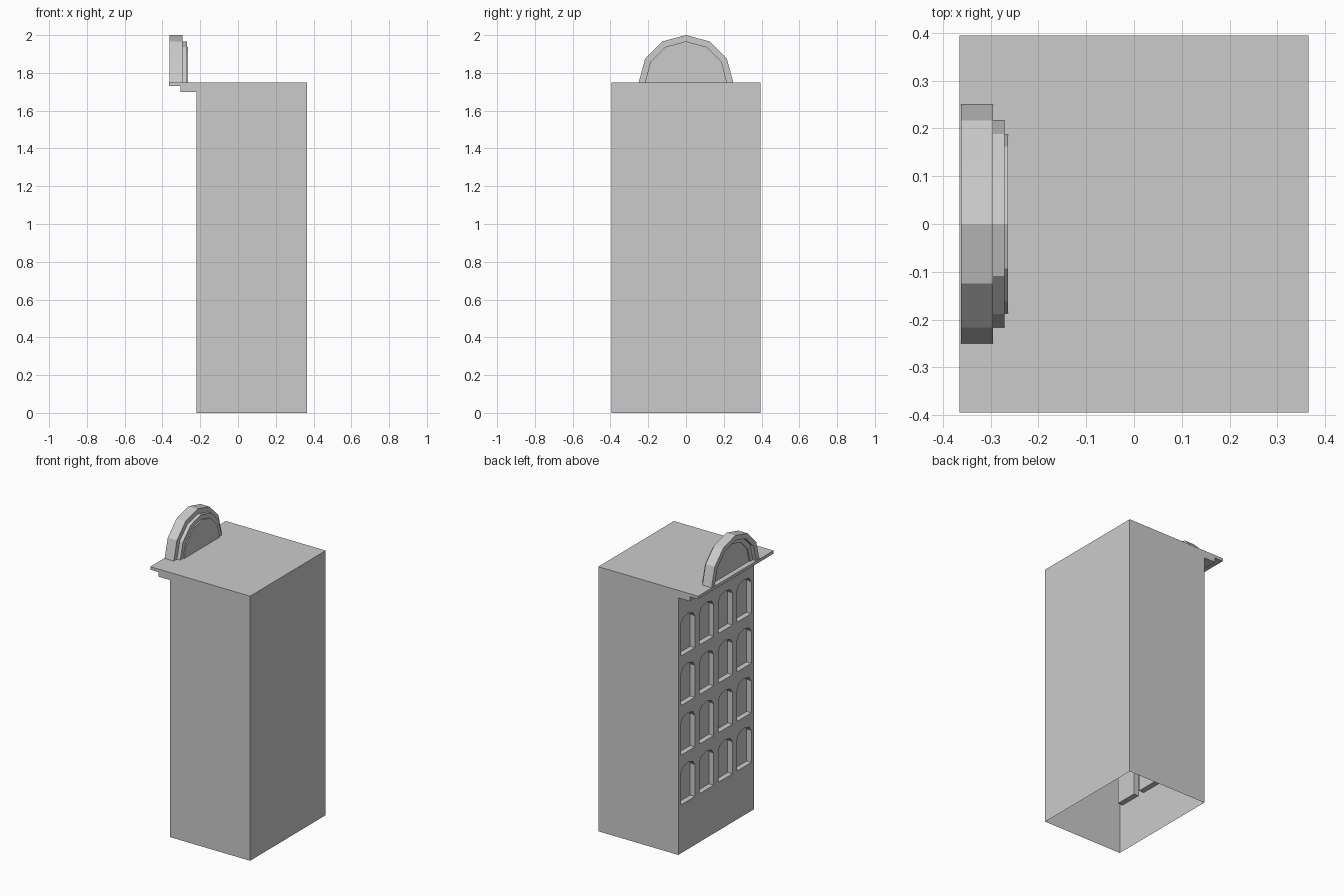
import bpy, bmesh, math
from mathutils import Vector

if "Cube" in bpy.data.objects:
    bpy.data.objects.remove(bpy.data.objects["Cube"])

WALL_X, HALF_Y = -0.22, 0.395


def finish(bm, name):
    bmesh.ops.remove_doubles(bm, verts=bm.verts, dist=1e-5)
    bmesh.ops.recalc_face_normals(bm, faces=bm.faces)
    me = bpy.data.meshes.new(name)
    bm.to_mesh(me)
    bm.free()
    ob = bpy.data.objects.new(name, me)
    bpy.context.collection.objects.link(ob)
    return ob


def loop_edges(bm, verts):
    return [bm.edges.new((verts[i - 1], verts[i])) for i in range(len(verts))]


def window_outline(cy, sill):
    # Rectangle with a shallow segmental arch on top
    w, side, rise = 0.0735, 0.21, 0.045
    pts = [(cy - w, sill), (cy + w, sill)]
    for i in range(5):
        a = math.pi * i / 4
        pts.append((cy + w * math.cos(a), sill + side + rise * math.sin(a)))
    return pts


# Building shell: stepped cornice profile swept across y, open underneath
bm = bmesh.new()
profile = [(WALL_X, 0), (WALL_X, 1.70), (-0.305, 1.70), (-0.305, 1.73),
           (-0.365, 1.73), (-0.365, 1.75), (0.365, 1.75), (0.365, 0)]
left = [bm.verts.new((x, -HALF_Y, z)) for x, z in profile]
right = [bm.verts.new((x, HALF_Y, z)) for x, z in profile]
bm.faces.new(left)
bm.faces.new(right)
for i in range(1, len(profile) - 1):
    bm.faces.new((left[i], left[i + 1], right[i + 1], right[i]))

# Facade wall with 4 x 4 recessed arched windows
border = [bm.verts.new((WALL_X, y, z)) for y, z in
          ((-HALF_Y, 0), (HALF_Y, 0), (HALF_Y, 1.70), (-HALF_Y, 1.70))]
edges = loop_edges(bm, border)
pockets = []
for row in range(4):
    for col in range(4):
        pts = window_outline((col - 1.5) * 0.1965, 0.32 + 0.328 * row)
        rim = [bm.verts.new((WALL_X, y, z)) for y, z in pts]
        edges += loop_edges(bm, rim)
        pockets.append(rim)
bmesh.ops.triangle_fill(bm, edges=edges, use_beauty=True, normal=(-1, 0, 0))
for rim in pockets:
    back = [bm.verts.new(v.co + Vector((0.035, 0, 0))) for v in rim]
    for i in range(len(rim)):
        bm.faces.new((rim[i - 1], rim[i], back[i], back[i - 1]))
    bm.faces.new(back)
finish(bm, "building_shell")


def half_round(name, r_out, r_in, x0, x1):
    # Six-sided half ring (or half disc when r_in is 0) standing on the roof
    def arc(r):
        return [(r * math.cos(math.pi * i / 6), 1.75 + r * math.sin(math.pi * i / 6))
                for i in range(7)]
    pts = arc(r_out) + (arc(r_in)[::-1] if r_in else [])
    bm = bmesh.new()
    a = [bm.verts.new((x0, y, z)) for y, z in pts]
    b = [bm.verts.new((x1, y, z)) for y, z in pts]
    bm.faces.new(a)
    bm.faces.new(b)
    for i in range(len(pts)):
        bm.faces.new((a[i - 1], a[i], b[i], b[i - 1]))
    finish(bm, name)


# Arched gable: two stepped rings around a recessed panel
half_round("gable_outer_ring", 0.25, 0.217, -0.362, -0.295)
half_round("gable_inner_ring", 0.217, 0.187, -0.338, -0.271)
half_round("gable_panel", 0.187, 0, -0.331, -0.264)
